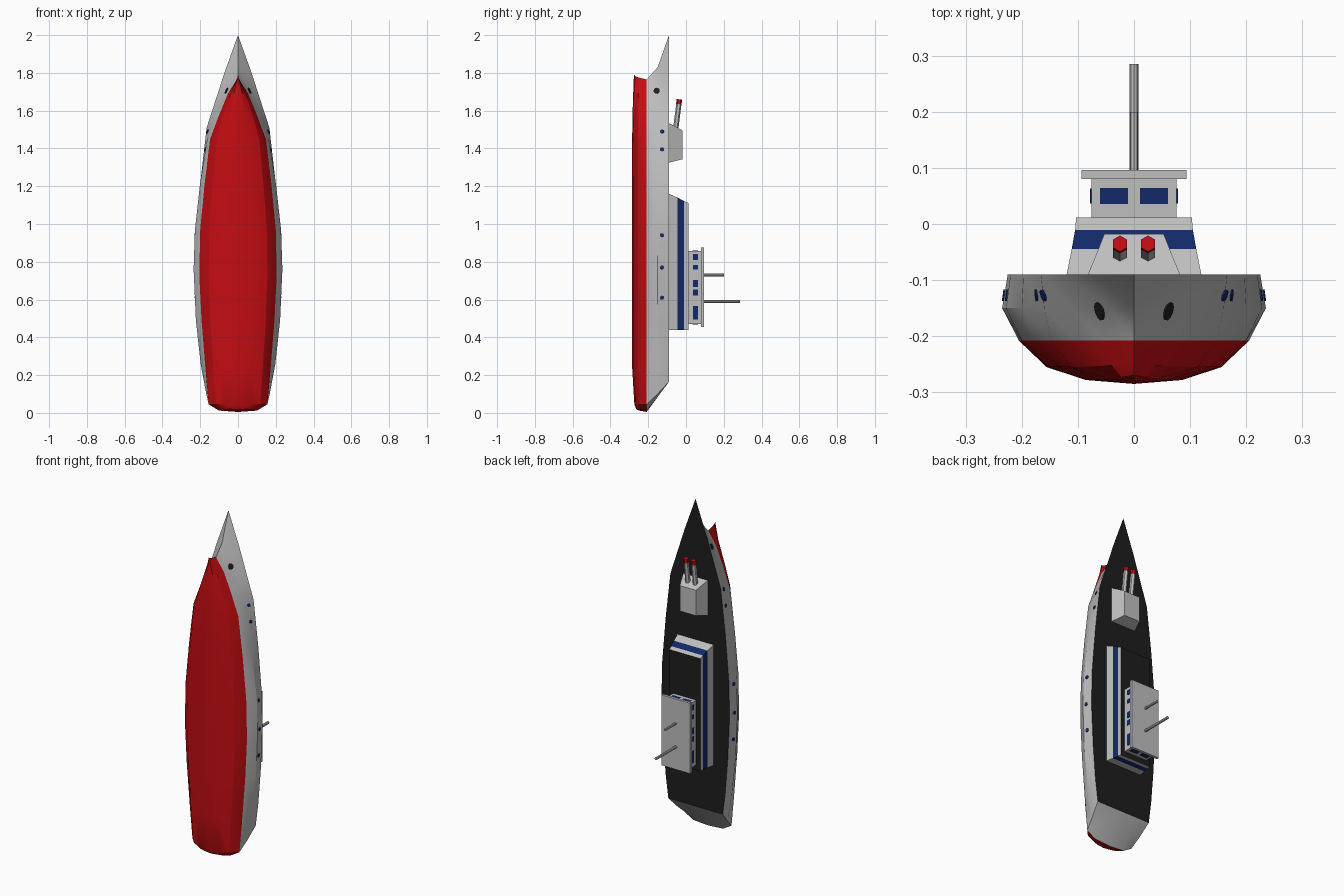
import bpy, bmesh, math
from mathutils import Vector
from mathutils.bvhtree import BVHTree

if "Cube" in bpy.data.objects:
    bpy.data.objects.remove(bpy.data.objects["Cube"])


def mat(name, c):
    m = bpy.data.materials.new(name)
    m.diffuse_color = (*c, 1)
    m.use_nodes = True
    m.node_tree.nodes["Principled BSDF"].inputs["Base Color"].default_value = m.diffuse_color
    return m


GREY = mat("light_grey", (0.52, 0.52, 0.52))
RED = mat("red", (0.55, 0.004, 0.006))
BLACK = mat("deck_black", (0.013, 0.013, 0.013))
BLUE = mat("navy_blue", (0.006, 0.022, 0.14))


def finish(name, bm, mats):
    bmesh.ops.remove_doubles(bm, verts=bm.verts, dist=1e-4)
    bmesh.ops.dissolve_degenerate(bm, edges=bm.edges, dist=1e-4)
    bmesh.ops.recalc_face_normals(bm, faces=bm.faces)
    me = bpy.data.meshes.new(name)
    bm.to_mesh(me)
    for m in mats:
        me.materials.append(m)
    ob = bpy.data.objects.new(name, me)
    bpy.context.collection.objects.link(ob)
    return ob


# Hull: half waterlines (z along the ship, half width), stern to bow
deck = [(.165, .18), (.3, .197), (.5, .213), (.76, .225), (.97, .22), (1.24, .197),
        (1.51, .166), (1.63, .127), (1.80, .072), (2.0, 0)]
knuckle = [(.10, .168), (.255, .197), (.49, .223), (.76, .235), (.97, .228), (1.22, .2),
           (1.47, .16), (1.60, .112), (1.74, .045), (1.83, 0)]
water = [(.045, .155), (.24, .173), (.49, .193), (.73, .205), (.97, .2), (1.21, .177),
         (1.45, .148), (1.57, .103), (1.69, .053), (1.765, 0)]
depth = [.85, 1, 1, 1, 1, 1, 1, .98, .93, .88]


def section(deck_p, knuckle_p, water_p, d, bow):
    """Half cross-section from deck centre round to keel"""
    pts = [(0, -.09, deck_p[0]), (deck_p[1], -.09, deck_p[0]),
           (knuckle_p[1], -.15, knuckle_p[0]), (water_p[1], -.208, water_p[0])]
    for k, dy, dz in ((.76, .047, .010), (.42, .070, .018), (0, .077, .025)):
        pts.append((water_p[1] * k, -.208 - dy * d, water_p[0] + dz * bow))
    return pts


stern = [section((.165, 0), (.084, 0), (.005, 0), .72, .6),
         section((.165, .1), (.084, .1), (.012, .1), .74, .5)]
sections = stern + [section(a, b, c, d, 1 if i == 9 else 0)
                    for i, (a, b, c, d) in enumerate(zip(deck, knuckle, water, depth))]
bm = bmesh.new()
for side in (1, -1):
    grid = [[bm.verts.new((side * x, y, z)) for x, y, z in s] for s in sections]
    for s0, s1 in zip(grid, grid[1:]):
        for i in range(6):
            f = bm.faces.new((s0[i], s0[i + 1], s1[i + 1], s1[i]))
            f.material_index = 2 if i == 0 else (0 if i < 3 else 1)
hull = finish("hull", bm, [GREY, RED, BLACK])
bpy.context.view_layer.objects.active = hull
hull.select_set(True)
bpy.ops.object.shade_smooth_by_angle(angle=math.radians(25))
hull.select_set(False)
hull_bm = bmesh.new()
hull_bm.from_mesh(hull.data)
tree = BVHTree.FromBMesh(hull_bm)
hull_bm.free()


def block(name, levels, bands, mats, top):
    """Stacked rings (y, half width, z aft, z fore) with one colour per band"""
    bm = bmesh.new()
    rings = [[bm.verts.new(p) for p in ((-w, y, a), (w, y, a), (w, y, f), (-w, y, f))]
             for y, w, a, f in levels]
    for r0, r1, b in zip(rings, rings[1:], bands):
        for i in range(4):
            j = (i + 1) % 4
            bm.faces.new((r0[i], r0[j], r1[j], r1[i])).material_index = b
    bm.faces.new(rings[0])
    bm.faces.new(rings[-1]).material_index = top
    return finish(name, bm, mats)


# Superstructure
block("deckhouse", [(-.09, .12, .44, 1.16), (-.045, .111, .44, 1.14),
                    (-.011, .105, .44, 1.122), (.012, .103, .44, 1.112)],
      [0, 1, 0], [GREY, BLUE, BLACK], 2)
block("bridge", [(.012, .076, .47, .857), (.081, .076, .47, .857)], [0], [GREY], 0)
block("bridge_roof", [(.08, .094, .455, .875), (.096, .094, .455, .875)], [0], [GREY], 0)
block("gun_turret", [(-.09, .082, 1.325, 1.534), (-.053, .067, 1.334, 1.515),
                     (-.018, .053, 1.343, 1.495)], [0, 0], [GREY], 0)


def plate(name, c, size, m):
    bpy.ops.mesh.primitive_cube_add(size=1, location=c)
    ob = bpy.context.object
    ob.name = name
    ob.scale = size
    ob.data.materials.append(m)


# Bridge windows: sides, then fore and aft
for s in (1, -1):
    for z, h in ((.825, .03), (.77, .024), (.685, .036), (.637, .03), (.53, .07)):
        plate("side_window", (s * .076, .05, z), (.005, .027, h), BLUE)
    for z in (.857, .47):
        plate("end_window", (s * .036, .05, z), (.05, .029, .005), BLUE)


def rod(name, a, b, r, m, n=8):
    a, b = Vector(a), Vector(b)
    bpy.ops.mesh.primitive_cylinder_add(vertices=n, radius=r, depth=(b - a).length,
                                        location=(a + b) / 2)
    ob = bpy.context.object
    ob.name = name
    ob.rotation_euler = (b - a).to_track_quat('Z', 'Y').to_euler()
    ob.data.materials.append(m)


# Masts
rod("main_mast", (0, .09, .59), (0, .285, .59), .008, GREY)
rod("fore_mast", (0, .09, .73), (0, .2, .73), .007, GREY)

# Gun barrels with red tips
for s in (1, -1):
    x = s * .025
    rod("gun_barrel", (x, -.06, 1.46), (x, -.038, 1.635), .014, GREY, 6)
    rod("barrel_tip", (x, -.038, 1.635), (x, -.035, 1.66), .0145, RED, 6)

# Portholes and anchor holes, laid on the hull surface
for s in (1, -1):
    for y, z, r, m, name in [(-.127, z, .011, BLUE, "porthole") for z in (1.49, 1.395, .94, .77, .61)] \
            + [(-.155, 1.705, .017, BLACK, "anchor_hole")]:
        p, n, _, _ = tree.ray_cast(Vector((s, y, z)), Vector((-s, 0, 0)))
        if p:
            rod(name, p - n * .003, p + n * .003, r, m, 10)
